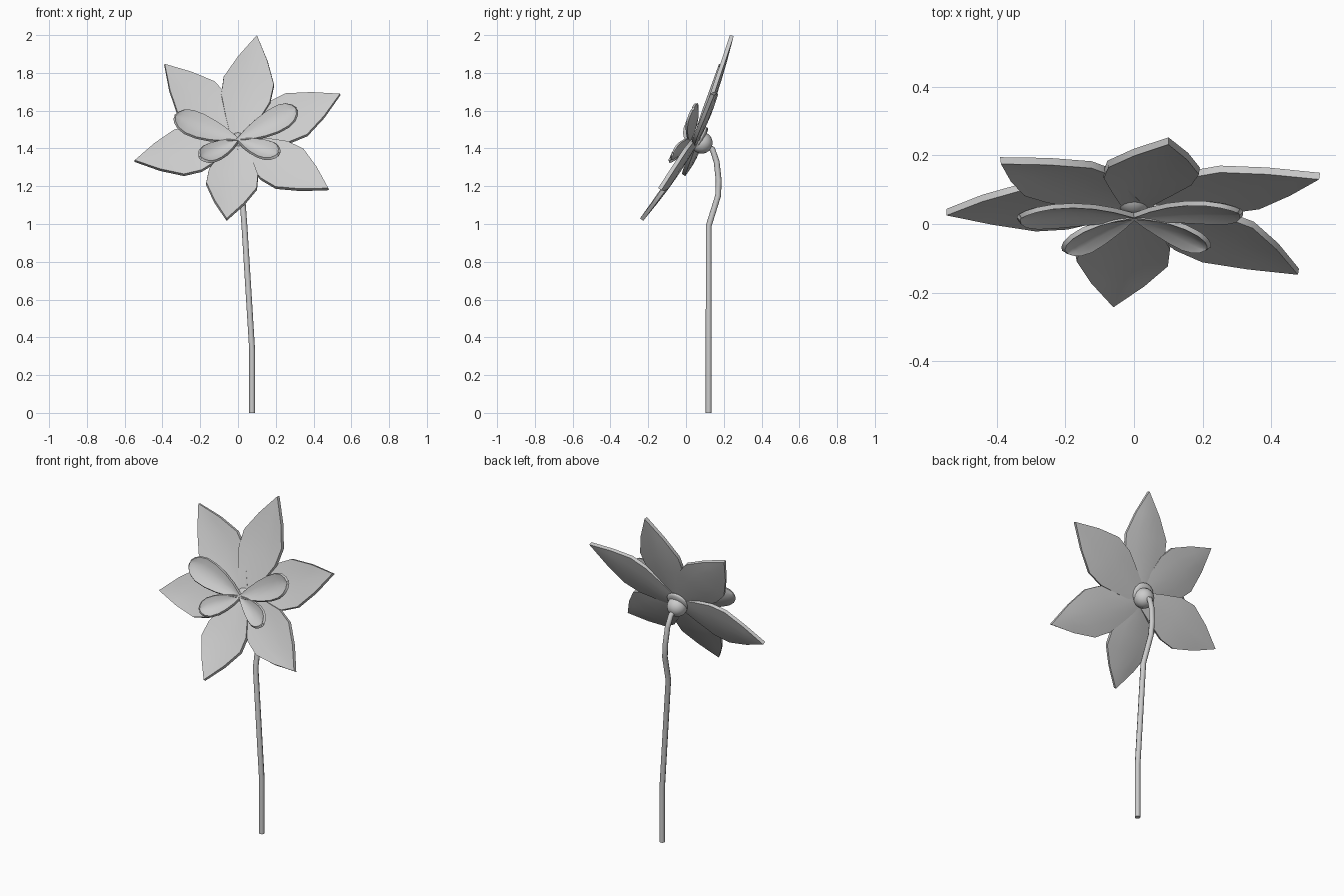
import bpy, bmesh, math
from mathutils import Vector

if "Cube" in bpy.data.objects:
    bpy.data.objects.remove(bpy.data.objects["Cube"])

FACE = Vector((0, -0.896, 0.444))      # direction the bloom looks towards


def finish(ob, angle=35):
    """Apply modifiers / convert to mesh, then smooth by angle."""
    bpy.ops.object.select_all(action='DESELECT')
    ob.select_set(True)
    bpy.context.view_layer.objects.active = ob
    bpy.ops.object.convert(target='MESH')
    bpy.ops.object.shade_smooth_by_angle(angle=math.radians(angle))


def petal(name, base, tip, profile, width, cup, bow, thick):
    """Cupped leaf shape from base to tip; profile = (distance, half width)."""
    base, tip = Vector(base), Vector(tip)
    d = tip - base
    side = FACE.cross(d).normalized()
    normal = d.cross(side).normalized()
    if normal.dot(FACE) < 0:
        normal = -normal
    bm = bmesh.new()
    rows = []
    for t, w in profile:
        row = []
        for s in (-1, -0.5, 0, 0.5, 1):
            lift = cup * w * (s * s - 0.5) - bow * math.sin(math.pi * t)
            row.append(bm.verts.new(base + d * t + side * (s * w * width) + normal * lift))
        rows.append(row)
    for a, b in zip(rows, rows[1:]):
        for i in range(4):
            bm.faces.new((a[i], a[i + 1], b[i + 1], b[i]))
    bmesh.ops.remove_doubles(bm, verts=bm.verts, dist=0.0005)
    bm.normal_update()
    if sum((f.normal for f in bm.faces), Vector()).dot(FACE) < 0:
        bmesh.ops.reverse_faces(bm, faces=bm.faces)
    me = bpy.data.meshes.new(name)
    bm.to_mesh(me)
    bm.free()
    ob = bpy.data.objects.new(name, me)
    bpy.context.collection.objects.link(ob)
    m = ob.modifiers.new("thickness", 'SOLIDIFY')
    m.thickness = thick
    m.offset = -1
    m.use_even_offset = True
    finish(ob)


# six pointed outer petals
pointed = [(0, 0.035), (0.2, 0.085), (0.4, 0.13), (0.57, 0.134), (0.78, 0.078), (1, 0)]
outer_tips = [(0.10, 0.232, 2.0), (0.54, 0.13, 1.69), (0.478, -0.148, 1.19),
              (-0.06, -0.243, 1.03), (-0.547, 0.025, 1.338), (-0.388, 0.175, 1.848)]
for i, tip in enumerate(outer_tips):
    petal(f"outer_petal_{i + 1}", (0, 0.047, 1.445), tip, pointed, 1.0, 0.08, 0.008, 0.021)

# four rounded inner petals, two long and two short
rounded = [(0, 0.006), (0.2, 0.032), (0.4, 0.05), (0.6, 0.061), (0.78, 0.061),
           (0.9, 0.048), (0.97, 0.027), (1, 0.006)]
inner = [((-0.33, 0.015, 1.57), 1.15), ((0.305, 0.03, 1.61), 1.12),
         ((-0.195, -0.085, 1.355), 0.85), ((0.21, -0.075, 1.375), 0.85)]
for i, (tip, w) in enumerate(inner):
    petal(f"inner_petal_{i + 1}", (0, 0.015, 1.45), tip, rounded, w, 0.3, 0.012, 0.014)

# rounded bud and flatter collar behind the petals
for name, loc, r, flat in (("bud_base", (0, 0.083, 1.43), 0.058, 1.0),
                           ("collar", (0, 0.078, 1.453), 0.068, 0.3)):
    bpy.ops.mesh.primitive_uv_sphere_add(segments=16, ring_count=10, radius=r, location=loc)
    ob = bpy.context.object
    ob.name = name
    ob.rotation_euler = FACE.to_track_quat('Z', 'Y').to_euler()
    ob.scale = (1, 1, flat)
    finish(ob, 60)

# bent stem
path = [(0.075, 0.12, 0), (0.075, 0.12, 0.33), (0.034, 0.12, 0.99), (0.022, 0.17, 1.15),
        (0.017, 0.173, 1.23), (0.01, 0.162, 1.33), (0.003, 0.14, 1.395), (0, 0.09, 1.43)]
cu = bpy.data.curves.new("stem", 'CURVE')
cu.dimensions = '3D'
cu.bevel_depth = 0.0155
cu.bevel_resolution = 2
cu.use_fill_caps = True
sp = cu.splines.new('POLY')
sp.points.add(len(path) - 1)
for p, co in zip(sp.points, path):
    p.co = (*co, 1)
stem = bpy.data.objects.new("stem", cu)
bpy.context.collection.objects.link(stem)
finish(stem, 50)
